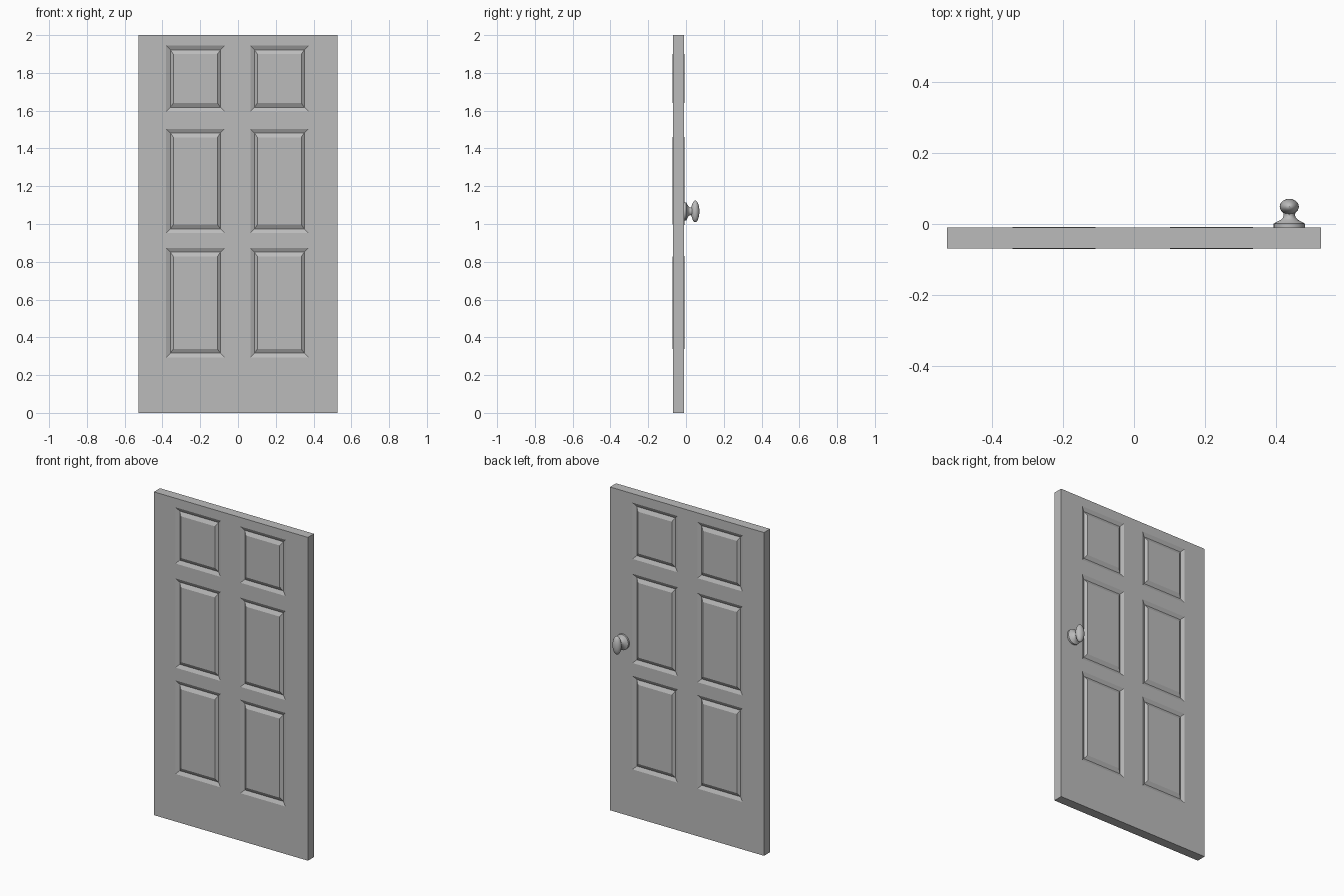
import bpy, bmesh, math

if "Cube" in bpy.data.objects:
    bpy.data.objects.remove(bpy.data.objects["Cube"])

grey = bpy.data.materials.new("door_grey")
grey.use_nodes = True
colour = (0.5, 0.5, 0.5, 1)
grey.diffuse_color = colour
grey.node_tree.nodes["Principled BSDF"].inputs["Base Color"].default_value = colour

HALF_W, FRONT, BACK, TOP = 0.527, -0.069, -0.010, 2.0
GROOVE, RAISE = 0.011, 0.0015
SLOPE, RISE_X, RISE_Z = 0.022, 0.016, 0.023
columns = [(-0.342, -0.109), (0.103, 0.335)]       # raised fields across
rows = [(0.339, 0.828), (0.997, 1.459), (1.641, 1.899)]  # and upwards


def add_object(name, bm):
    bmesh.ops.recalc_face_normals(bm, faces=bm.faces)
    mesh = bpy.data.meshes.new(name)
    bm.to_mesh(mesh)
    bm.free()
    mesh.materials.append(grey)
    obj = bpy.data.objects.new(name, mesh)
    bpy.context.collection.objects.link(obj)
    return obj


def cuts(spans, margin, low, high):
    return [low] + [v for a, b in spans for v in (a - margin, b + margin)] + [high]


def rectangle(bm, x, z, y):
    return [bm.verts.new((px, y, pz)) for px, pz in
            ((x[0], z[0]), (x[1], z[0]), (x[1], z[1]), (x[0], z[1]))]


def grow(span, margin):
    return span[0] - margin, span[1] + margin


# Door slab: a grid on each side, with a moulded panel in every odd cell
xs = cuts(columns, SLOPE + RISE_X, -HALF_W, HALF_W)
zs = cuts(rows, SLOPE + RISE_Z, 0, TOP)
bm = bmesh.new()
for y, out in ((FRONT, -1), (BACK, 1)):
    grid = [[bm.verts.new((x, y, z)) for z in zs] for x in xs]
    for i in range(len(xs) - 1):
        for j in range(len(zs) - 1):
            cell = [grid[i][j], grid[i + 1][j], grid[i + 1][j + 1], grid[i][j + 1]]
            if i % 2 and j % 2:
                cx, cz = columns[i // 2], rows[j // 2]
                groove = rectangle(bm, grow(cx, RISE_X), grow(cz, RISE_Z), y - out * GROOVE)
                field = rectangle(bm, cx, cz, y + out * RAISE)
                for a, b in ((cell, groove), (groove, field)):
                    for k in range(4):
                        n = (k + 1) % 4
                        bm.faces.new((a[k], a[n], b[n], b[k]))
                cell = field
            bm.faces.new(cell)
# Edges of the slab
border = [e for e in bm.edges if e.is_boundary]
bmesh.ops.bridge_loops(bm, edges=border)
add_object("door_panel", bm)


# Knob: oval rings stacked outwards along y
def lathe(name, profile, x, z, sides=32):
    bm = bmesh.new()
    rings = []
    for y, rx, rz in profile:
        rings.append([bm.verts.new((x + rx * math.cos(t), y, z + rz * math.sin(t)))
                      for t in (math.tau * k / sides for k in range(sides))])
    for a, b in zip(rings, rings[1:]):
        for k in range(sides):
            n = (k + 1) % sides
            bm.faces.new((a[k], a[n], b[n], b[k]))
    bm.faces.new(rings[0])
    bm.faces.new(rings[-1])
    obj = add_object(name, bm)
    bpy.ops.object.select_all(action="DESELECT")
    obj.select_set(True)
    bpy.context.view_layer.objects.active = obj
    bpy.ops.object.shade_smooth_by_angle(angle=math.radians(35))
    return obj


KNOB_X, KNOB_Z = 0.438, 1.067
lathe("knob_rose", [(BACK - 0.002, 0.044, 0.048), (0.001, 0.044, 0.048),
                    (0.004, 0.039, 0.042), (0.012, 0.024, 0.028),
                    (0.018, 0.018, 0.022), (0.026, 0.016, 0.02),
                    (0.036, 0.018, 0.024)], KNOB_X, KNOB_Z)
grip = []
for k in range(13):
    a = math.pi * (0.02 + 0.96 * k / 12)
    grip.append((0.049 - 0.022 * math.cos(a), 0.027 * math.sin(a), 0.057 * math.sin(a)))
lathe("knob_grip", grip, KNOB_X, KNOB_Z)
